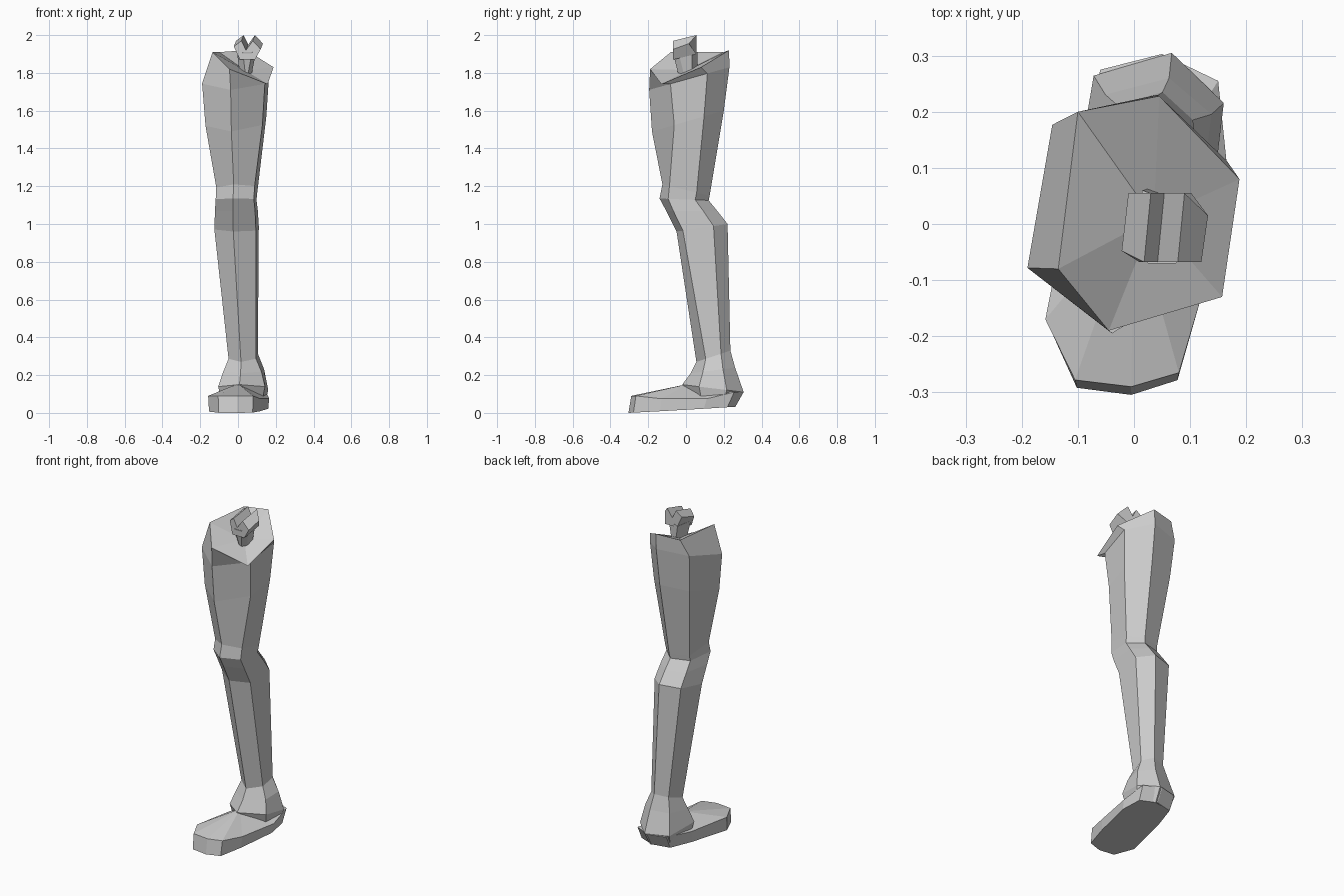
import bpy, bmesh

cube = bpy.data.objects.get("Cube")
if cube:
    bpy.data.objects.remove(cube, do_unlink=True)

grey = bpy.data.materials.new("plain grey")
grey.use_nodes = True
GREY = (0.6, 0.6, 0.6, 1)
grey.diffuse_color = GREY
grey.node_tree.nodes["Principled BSDF"].inputs["Base Color"].default_value = GREY


def loft(name, rings, top=None, bottom=None):
    """Skin a stack of rings (top to bottom); cap each end with a fan to a point or one flat face."""
    bm = bmesh.new()
    loops = [[bm.verts.new(p) for p in ring] for ring in rings]
    n = len(loops[0])
    for a, b in zip(loops, loops[1:]):
        for i in range(n):
            j = (i + 1) % n
            bm.faces.new((a[i], a[j], b[j], b[i]))
    for loop, apex in ((loops[0], top), (loops[-1], bottom)):
        if apex:
            tip = bm.verts.new(apex)
            for i in range(n):
                bm.faces.new((loop[i], loop[(i + 1) % n], tip))
        else:
            bm.faces.new(loop)
    bmesh.ops.recalc_face_normals(bm, faces=bm.faces)
    mesh = bpy.data.meshes.new(name)
    bm.to_mesh(mesh)
    bm.free()
    mesh.materials.append(grey)
    obj = bpy.data.objects.new(name, mesh)
    bpy.context.collection.objects.link(obj)
    return obj


def hexagon(x0, x1, y0, y1, z_front, z_back, shin=-0.4):
    """Six-sided section filling a box; it tilts from front to back."""
    shape = [(-0.75, 0.75), (0.3, 1), (1, 0.45), (0.87, shin), (-0.15, -1), (-1, -0.45)]
    return [((x0 + x1) / 2 + u * (x1 - x0) / 2,
             (y0 + y1) / 2 + v * (y1 - y0) / 2,
             z_front + (z_back - z_front) * (v + 1) / 2) for u, v in shape]


# Leg: slanted open thigh rim, then sections down to the heel
rim = [(-0.10, 0.20, 1.91), (0.045, 0.228, 1.92), (0.188, 0.08, 1.83),
       (0.157, -0.13, 1.74), (-0.045, -0.19, 1.82), (-0.135, -0.08, 1.91)]
sections = [
    (-0.19, 0.165, -0.195, 0.23, 1.71, 1.83, -0.47),   # upper thigh
    (-0.172, 0.15, -0.18, 0.20, 1.49, 1.60, -0.38),    # mid thigh
    (-0.115, 0.102, -0.125, 0.125, 1.21, 1.15, -0.70),  # above knee
    (-0.118, 0.098, -0.14, 0.12, 1.135, 1.125, -0.65),  # kneecap
    (-0.122, 0.105, -0.105, 0.165, 1.07, 1.07, -0.72),  # below knee
    (-0.125, 0.11, -0.05, 0.22, 0.96, 1.0, -0.75),     # calf
    (-0.05, 0.105, 0.055, 0.235, 0.27, 0.33, -0.45),   # ankle
    (-0.078, 0.138, 0.025, 0.26, 0.21, 0.24, -0.45),   # ankle bones
    (-0.105, 0.16, -0.02, 0.305, 0.15, 0.11, -0.45),   # top of foot
    (-0.085, 0.14, 0.02, 0.26, 0.06, 0.03, -0.45),     # heel
]
loft("leg", [rim] + [hexagon(*s) for s in sections], top=(0.035, 0.01, 1.815))

# Foot: wedge with a tilted sole, rising to the instep
outline = [(-0.06, 0.275), (0.05, 0.303), (0.15, 0.255), (0.165, 0.11), (0.12, -0.13),
           (0.08, -0.265), (-0.005, -0.29), (-0.105, -0.278), (-0.158, -0.17), (-0.105, 0.10)]
upper = [(x, y, 0.11 if y > 0.2 else 0.075 if x > 0.1 else 0.09) for x, y in outline]
sole = [(x * 0.97, y * (0.86 if y > 0 else 1.05), max(0, 0.016 + 0.055 * y)) for x, y in outline]
loft("foot", [upper, sole], top=(0.0, 0.02, 0.155))

# Bone: shaft that flares into a notched end
shaft = []
for z, x0, x1, y0, y1 in ((1.91, -0.005, 0.095, -0.07, 0.06), (1.77, 0.012, 0.068, -0.035, 0.065)):
    shaft.append([(x0, y0 + 0.03, z), (x0 + 0.03, y0, z), (x1 - 0.02, y0, z),
                  (x1, y0 + 0.03, z), (x1, y1 - 0.03, z), (x0 + 0.02, y1, z)])
loft("bone_shaft", shaft)

# Notched end: profile swept from front to back
profile = [(-0.022, 1.955), (0.018, 1.985), (0.042, 1.935), (0.078, 1.985),
           (0.12, 1.94), (0.09, 1.885), (0.01, 1.885)]
front = [(x, -0.068 + 0.02 * (x < 0), z - 0.015) for x, z in profile]
back = [(x + 0.012, 0.055 - 0.04 * (x > 0.1), z + 0.015) for x, z in profile]
loft("bone_end", [back, front])
